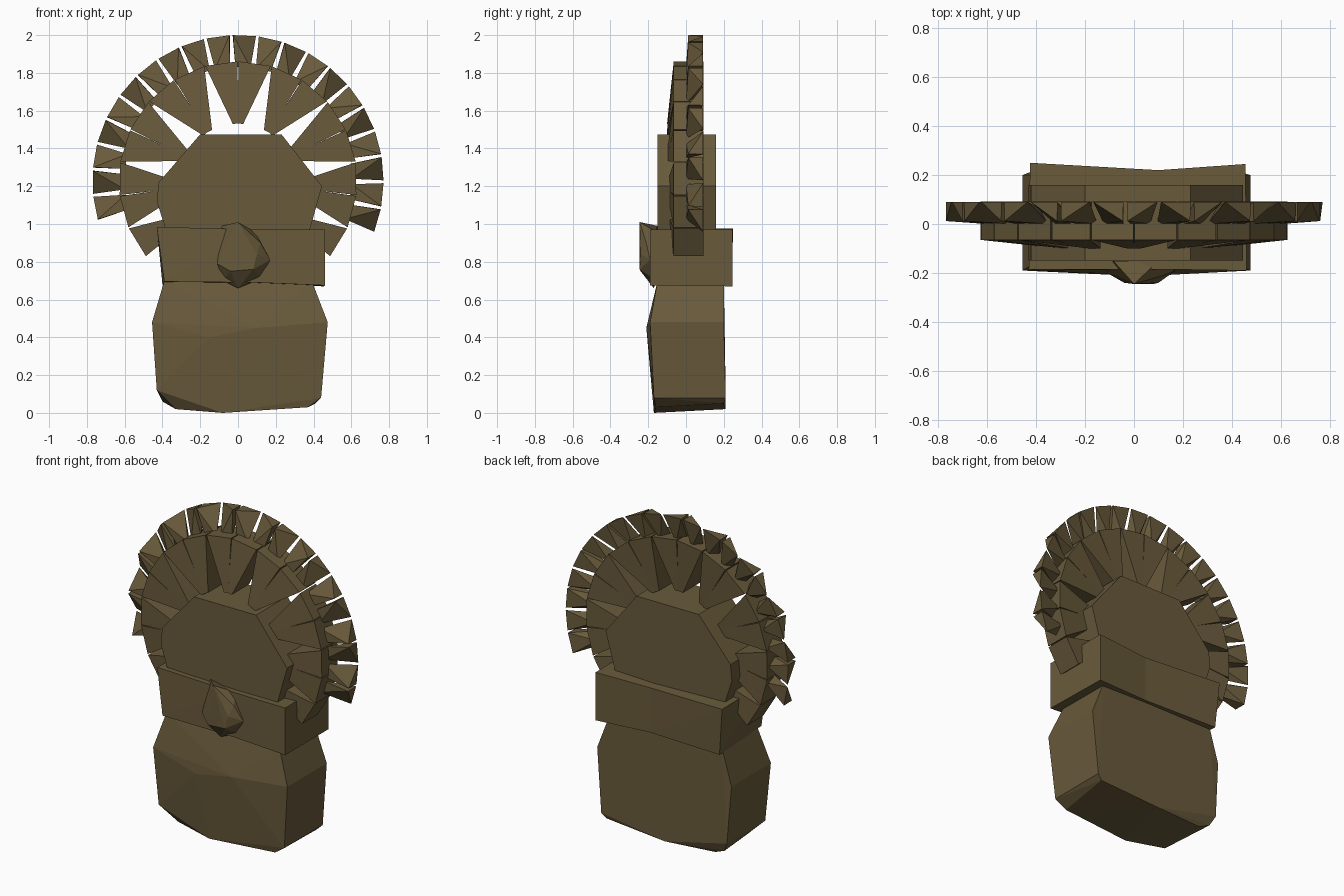
import bpy, bmesh
from math import sin, cos, radians

cube = bpy.data.objects.get("Cube")
if cube:
    bpy.data.objects.remove(cube, do_unlink=True)

mat = bpy.data.materials.new("olive_brown_stone")
mat.use_nodes = True
COLOUR = (0.14, 0.102, 0.044, 1)
mat.diffuse_color = COLOUR
mat.node_tree.nodes["Principled BSDF"].inputs["Base Color"].default_value = COLOUR


def hull(name, groups):
    """One object made of a flat-faced convex chunk for every group of points."""
    bm = bmesh.new()
    for pts in groups:
        verts = [bm.verts.new(p) for p in pts]
        res = bmesh.ops.convex_hull(bm, input=verts)
        spare = {v for v in res["geom_interior"] + res["geom_unused"]
                 if isinstance(v, bmesh.types.BMVert)}
        bmesh.ops.delete(bm, geom=list(spare), context='VERTS')
    bmesh.ops.recalc_face_normals(bm, faces=bm.faces[:])
    mesh = bpy.data.meshes.new(name)
    bm.to_mesh(mesh)
    bm.free()
    mesh.materials.append(mat)
    obj = bpy.data.objects.new(name, mesh)
    bpy.context.collection.objects.link(obj)
    return obj


def slab(outline, front, back):
    """Front and back copies of an x, z outline."""
    return [(x, y, z) for x, z in outline for y in (front, back)]


# Squat body, widest at mid height, with chipped lower corners
body = slab([(-0.39, 0.7), (0.39, 0.7)], -0.15, 0.2)
body += slab([(-0.455, 0.48), (0.475, 0.48)], -0.19, 0.2)
body += slab([(-0.43, 0.12), (0.44, 0.08)], -0.17, 0.21)
body += [(0.1, -0.21, 0.45), (-0.15, -0.205, 0.4), (-0.08, -0.17, 0.0),
         (-0.33, -0.12, 0.02), (0.37, -0.16, 0.03), (0.41, 0.2, 0.05),
         (-0.4, 0.19, 0.06), (0.0, 0.21, 0.02), (-0.33, 0.18, 0.03)]
hull("body", [body])

# Six-sided head block
head = [(-0.36, 0.9), (-0.43, 1.12), (-0.42, 1.22), (-0.2, 1.475),
        (0.23, 1.475), (0.445, 1.2), (0.36, 0.9)]
hull("head", [slab(head, -0.15, 0.16)])

# Headband, dipping slightly at the middle of the back
middle = [(0.1, -0.185, 0.97), (0.1, 0.22, 0.96), (0.1, -0.185, 0.69), (0.1, 0.22, 0.68)]
left_end = [(0.46, -0.19, 0.97), (0.455, 0.245, 0.97), (0.46, -0.19, 0.675), (0.455, 0.245, 0.67)]
right_end = [(-0.43, -0.185, 0.985), (-0.425, 0.25, 0.975), (-0.39, -0.19, 0.695), (-0.4, 0.24, 0.68)]
hull("headband", [middle + left_end, middle + right_end])

# Rough cut gem on the headband
gem = [(0.0, -0.245, 1.01), (-0.085, -0.15, 0.99), (0.09, -0.16, 0.96),
       (-0.11, -0.2, 0.79), (-0.08, -0.16, 0.7), (0.0, -0.17, 0.66),
       (0.12, -0.17, 0.71), (0.17, -0.19, 0.81), (0.12, -0.21, 0.9),
       (-0.04, -0.24, 0.75), (0.08, -0.245, 0.76), (0.1, -0.24, 0.84)]
hull("gem", [gem])

CENTRE = 1.23


def polar(angle, radius, y, side=0.0):
    """Point on the crest; side shifts it along the tangent."""
    a = radians(angle)
    return (radius * sin(a) + side * cos(a), y, CENTRE + radius * cos(a) - side * sin(a))


# Inner ring of long feathers, narrow towards the head
feathers = []
for i in range(16):
    angle = (i - 7.5) * 16.2
    lean = 0.03 if i % 2 else -0.03
    feathers.append([polar(angle, 0.625, y, s) for y in (-0.065, 0.092) for s in (-0.086, 0.086)]
                    + [polar(angle, 0.3, -0.1, lean - 0.015), polar(angle, 0.3, -0.1, lean + 0.015),
                       polar(angle, 0.3, 0.07, lean - 0.015), polar(angle, 0.3, 0.07, lean + 0.015)])
hull("inner_feathers", feathers)

# Outer ring of short spikes, each with a three-cornered outer end
spikes = []
for i in range(21):
    angle = -101 + i * 10.35
    skew = 0.06 if i % 2 else -0.06
    spikes.append([polar(angle, 0.768, 0.09, -0.062), polar(angle, 0.768, 0.09, 0.062),
                   polar(angle, 0.768, 0.012, skew), polar(angle, 0.6, 0.0, -0.04),
                   polar(angle, 0.6, 0.0, 0.04), polar(angle, 0.6, 0.06, 0.0)])
hull("outer_spikes", spikes)
